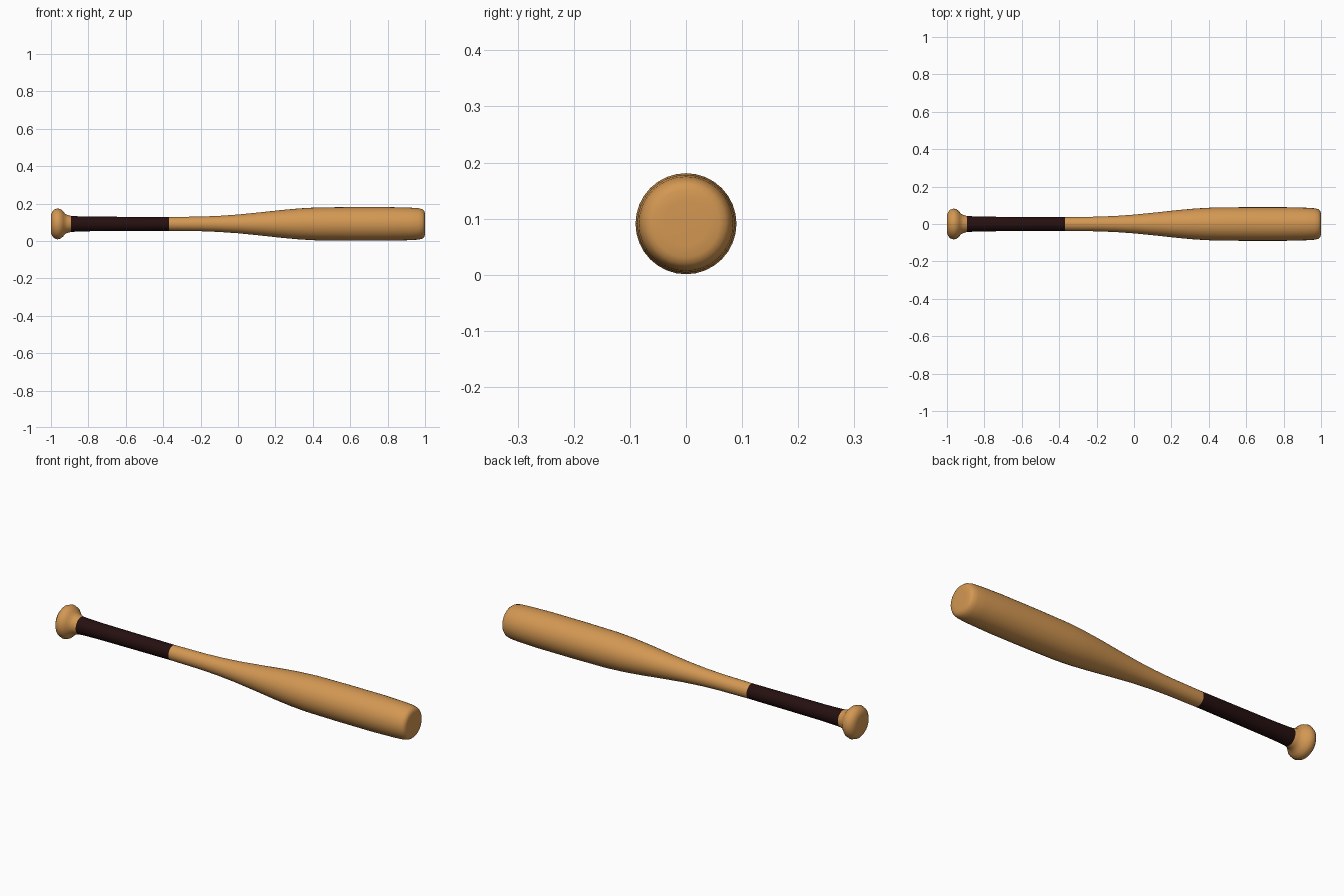
import bpy
import bmesh
from math import radians, tau
from mathutils import Matrix, Vector

cube = bpy.data.objects.get("Cube")
if cube:
    bpy.data.objects.remove(cube, do_unlink=True)

SEGMENTS = 32
AXIS_HEIGHT = 0.091


def make_material(name, color):
    mat = bpy.data.materials.new(name)
    mat.use_nodes = True
    mat.diffuse_color = color
    mat.node_tree.nodes["Principled BSDF"].inputs["Base Color"].default_value = color
    return mat


def lathe(name, profile, mat):
    """Turn (x, radius) points around the long axis; zero radius closes an end."""
    bm = bmesh.new()
    verts = [bm.verts.new((x, 0, r)) for x, r in profile]
    edges = [bm.edges.new(pair) for pair in zip(verts, verts[1:])]
    bmesh.ops.spin(bm, geom=verts + edges, cent=(0, 0, 0), axis=(1, 0, 0),
                   angle=tau, steps=SEGMENTS, use_duplicate=False)
    bmesh.ops.remove_doubles(bm, verts=bm.verts, dist=0.0001)
    bmesh.ops.recalc_face_normals(bm, faces=bm.faces)
    # Open tubes have no inside, so turn their faces away from the axis
    side = sum(f.normal.dot(Vector((0, *f.calc_center_median().yz))) for f in bm.faces)
    if side < 0:
        bmesh.ops.reverse_faces(bm, faces=bm.faces)
    mesh = bpy.data.meshes.new(name)
    bm.to_mesh(mesh)
    bm.free()
    mesh.transform(Matrix.Translation((0, 0, AXIS_HEIGHT)))
    mesh.materials.append(mat)
    obj = bpy.data.objects.new(name, mesh)
    bpy.context.collection.objects.link(obj)
    bpy.ops.object.select_all(action="DESELECT")
    obj.select_set(True)
    bpy.context.view_layer.objects.active = obj
    bpy.ops.object.shade_smooth_by_angle(angle=radians(50))
    return obj


wood = make_material("tan wood", (0.65, 0.31, 0.085, 1))
wrap = make_material("dark brown wrap", (0.019, 0.005, 0.005, 1))

# Rounded knob and the short flared neck beside it
lathe("knob", [(-1, 0), (-1, 0.045), (-0.995, 0.062), (-0.984, 0.076),
               (-0.965, 0.083), (-0.947, 0.078), (-0.934, 0.066),
               (-0.924, 0.054), (-0.912, 0.048), (-0.893, 0.043)], wood)

# Wrapped grip
lathe("grip", [(-0.893, 0.043), (-0.86, 0.041), (-0.78, 0.039),
               (-0.6, 0.038), (-0.37, 0.037)], wrap)

# Tapered shaft widening into the barrel, with a rounded end
lathe("barrel", [(-0.37, 0.037), (-0.2, 0.039), (-0.1, 0.043), (0, 0.05),
                 (0.12, 0.062), (0.24, 0.075), (0.33, 0.083), (0.42, 0.088),
                 (0.6, 0.09), (0.8, 0.09), (0.92, 0.087), (0.965, 0.084),
                 (0.985, 0.079), (0.995, 0.071), (0.999, 0.06),
                 (1, 0.04), (1, 0)], wood)
